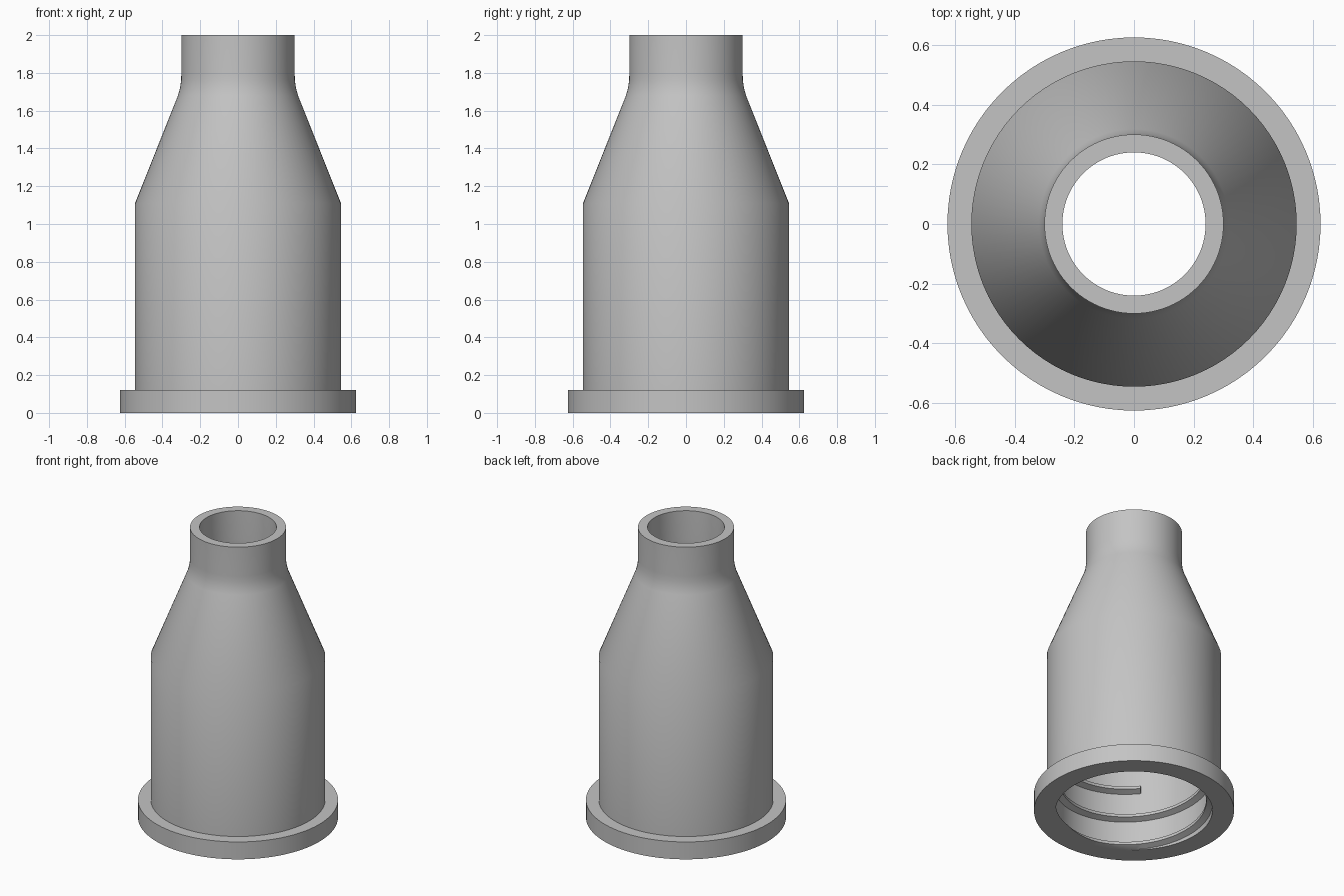
import bpy, bmesh, math
from mathutils import Vector

cube = bpy.data.objects.get("Cube")
if cube:
    bpy.data.objects.remove(cube, do_unlink=True)

grey = bpy.data.materials.new("plain_grey")
grey.use_nodes = True
colour = (0.55, 0.55, 0.55, 1)
grey.diffuse_color = colour
grey.node_tree.nodes["Principled BSDF"].inputs["Base Color"].default_value = colour


def finish(bm, name):
    bmesh.ops.recalc_face_normals(bm, faces=bm.faces)
    mesh = bpy.data.meshes.new(name)
    bm.to_mesh(mesh)
    bm.free()
    mesh.materials.append(grey)
    ob = bpy.data.objects.new(name, mesh)
    bpy.context.collection.objects.link(ob)
    bpy.ops.object.select_all(action='DESELECT')
    bpy.context.view_layer.objects.active = ob
    ob.select_set(True)
    bpy.ops.object.shade_smooth_by_angle(angle=math.radians(30))
    return ob


def lathe(profile, name, steps=96):
    """Revolve a closed (radius, height) outline around z."""
    bm = bmesh.new()
    vs = [bm.verts.new((r, 0, z)) for r, z in profile]
    es = [bm.edges.new((vs[i - 1], vs[i])) for i in range(len(vs))]
    bmesh.ops.spin(bm, geom=vs + es, cent=(0, 0, 0), axis=(0, 0, 1),
                   angle=math.tau, steps=steps, use_merge=True)
    bmesh.ops.remove_doubles(bm, verts=bm.verts, dist=0.0001)
    return finish(bm, name)


# Hollow body: base flange, straight barrel, cone, rounded neck root, neck
outside = [(0.625, 0), (0.625, 0.12), (0.545, 0.12), (0.545, 1.11),
           (0.318, 1.68), (0.307, 1.72), (0.301, 1.76), (0.3, 1.8), (0.3, 2)]
inside = [(0.24, 2), (0.24, 1.8), (0.242, 1.75), (0.249, 1.7), (0.262, 1.66),
          (0.49, 1.1), (0.49, 0)]
lathe(outside + inside, "nozzle_body")


# Screw thread inside the base, wound from a four-sided rib section
def thread(name, start, end, pitch, mid):
    section = [(0.5, -0.03), (0.452, -0.01), (0.452, 0.01), (0.5, 0.03)]
    bm = bmesh.new()
    rings = []
    for deg in range(start, end + 1, 5):
        a = math.radians(-45 - deg)
        z = mid + pitch * deg / 360
        rings.append([bm.verts.new((r * math.cos(a), r * math.sin(a), z + h))
                      for r, h in section])
    for p, q in zip(rings, rings[1:]):
        for i in range(4):
            bm.faces.new((p[i - 1], p[i], q[i], q[i - 1]))
    bm.faces.new(rings[0])
    bm.faces.new(rings[-1])
    # trim the run-out flush with the base
    cut = bmesh.ops.bisect_plane(bm, geom=bm.verts[:] + bm.edges[:] + bm.faces[:],
                                 plane_co=Vector((0, 0, 0)), plane_no=Vector((0, 0, 1)),
                                 clear_inner=True)
    edges = [e for e in cut["geom_cut"] if isinstance(e, bmesh.types.BMEdge)]
    bmesh.ops.triangle_fill(bm, edges=edges, use_beauty=True)
    return finish(bm, name)


thread("inner_thread", -420, 450, 0.2, 0.18)
